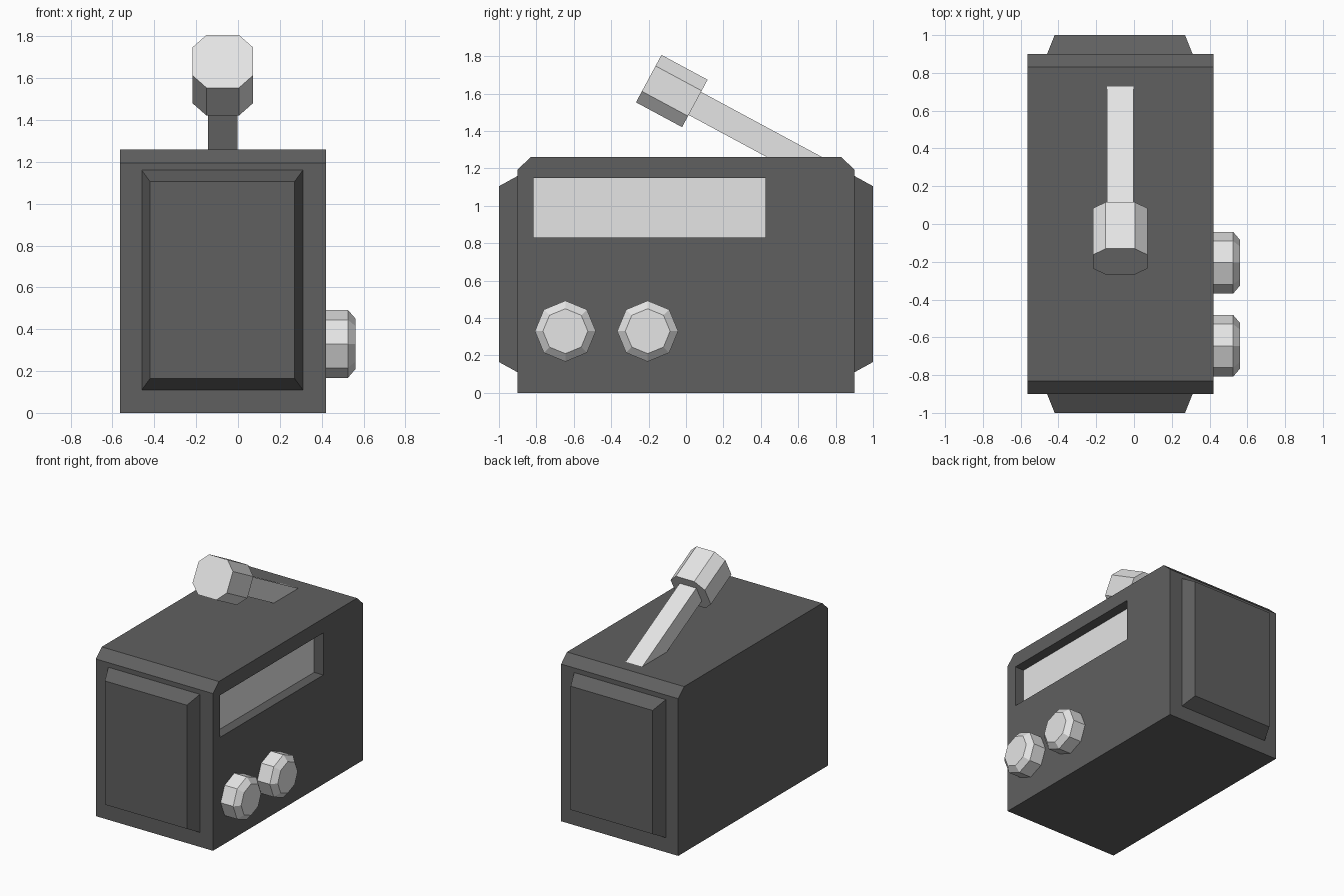
import bpy, bmesh, math
from mathutils import Vector, Matrix

if "Cube" in bpy.data.objects:
    bpy.data.objects.remove(bpy.data.objects["Cube"])


def material(name, v):
    m = bpy.data.materials.new(name)
    m.diffuse_color = (v, v, v, 1)
    m.use_nodes = True
    m.node_tree.nodes["Principled BSDF"].inputs["Base Color"].default_value = m.diffuse_color
    return m


DARK = material("dark grey", 0.117)
LIGHT = material("light grey", 0.78)


def loft(name, rings, mat):
    """Closed solid skinned through rings with equal point counts."""
    bm = bmesh.new()
    vs = [[bm.verts.new(p) for p in ring] for ring in rings]
    n = len(vs[0])
    bm.faces.new(vs[0])
    bm.faces.new(vs[-1])
    for a, b in zip(vs, vs[1:]):
        for i in range(n):
            j = (i + 1) % n
            bm.faces.new((a[i], a[j], b[j], b[i]))
    bmesh.ops.recalc_face_normals(bm, faces=bm.faces)
    me = bpy.data.meshes.new(name)
    bm.to_mesh(me)
    bm.free()
    me.materials.append(mat)
    ob = bpy.data.objects.new(name, me)
    bpy.context.collection.objects.link(ob)
    return ob


def box(name, lo, hi, mat):
    rect = [(lo[0], lo[1]), (hi[0], lo[1]), (hi[0], hi[1]), (lo[0], hi[1])]
    return loft(name, [[(x, y, z) for x, y in rect] for z in (lo[2], hi[2])], mat)


# Main case with chamfered top ends
X0, X1 = -0.565, 0.42
profile = [(-0.9, 0), (0.9, 0), (0.9, 1.195), (0.83, 1.26), (-0.83, 1.26), (-0.9, 1.195)]
case = loft("case", [[(x, y, z) for y, z in profile] for x in (X0, X1)], DARK)

# Display recess and its light panel
cutter = box("display_cutter", (X1 - 0.08, -0.815, 0.83), (X1 + 0.1, 0.425, 1.15), DARK)
mod = case.modifiers.new("display_recess", 'BOOLEAN')
mod.operation = 'DIFFERENCE'
mod.solver = 'EXACT'
mod.object = cutter
bpy.context.view_layer.objects.active = case
bpy.ops.object.modifier_apply(modifier=mod.name)
bpy.data.objects.remove(cutter)
box("display_panel", (X1 - 0.085, -0.815, 0.83), (X1 - 0.077, 0.425, 1.15), LIGHT)

# Raised, tapered end panels
for side, label in ((-1, "front"), (1, "back")):
    rings = []
    for y, xa, xb, za, zb in ((0.88, -0.46, 0.31, 0.11, 1.16),
                              (0.9, -0.46, 0.31, 0.11, 1.16),
                              (1.0, -0.42, 0.27, 0.165, 1.105)):
        rings.append([(xa, side * y, za), (xb, side * y, za), (xb, side * y, zb), (xa, side * y, zb)])
    loft(label + "_panel", rings, DARK)

# Eight-sided control knobs
for i, cy in enumerate((-0.645, -0.205)):
    rings = [[(x, cy + r * math.cos(k * math.pi / 4), 0.33 + r * math.sin(k * math.pi / 4))
              for k in range(8)]
             for x, r in ((X1 - 0.02, 0.163), (0.525, 0.163), (0.562, 0.12))]
    loft("knob_%d" % (i + 1), rings, LIGHT)

# Tilted handle: local Y runs along the arm, from the head down into the case
tilt = Matrix.Translation((-0.073, -0.076, 1.614)) @ Matrix.Rotation(math.radians(-28.3), 4, 'X')


def tilted(points, y):
    return [tilt @ Vector((x, y, z)) for x, z in points]


h = 0.07
square = [(-h, -h), (h, -h), (h, h), (-h, h)]
loft("handle_arm", [tilted(square, 0.1), tilted(square, 0.88)], LIGHT)

a, b = 0.144, 0.077
octagon = [(-b, -a), (b, -a), (a, -b), (a, b), (b, a), (-b, a), (-a, b), (-a, -b)]
loft("handle_head", [tilted(octagon, -0.14), tilted(octagon, 0.14)], LIGHT)
